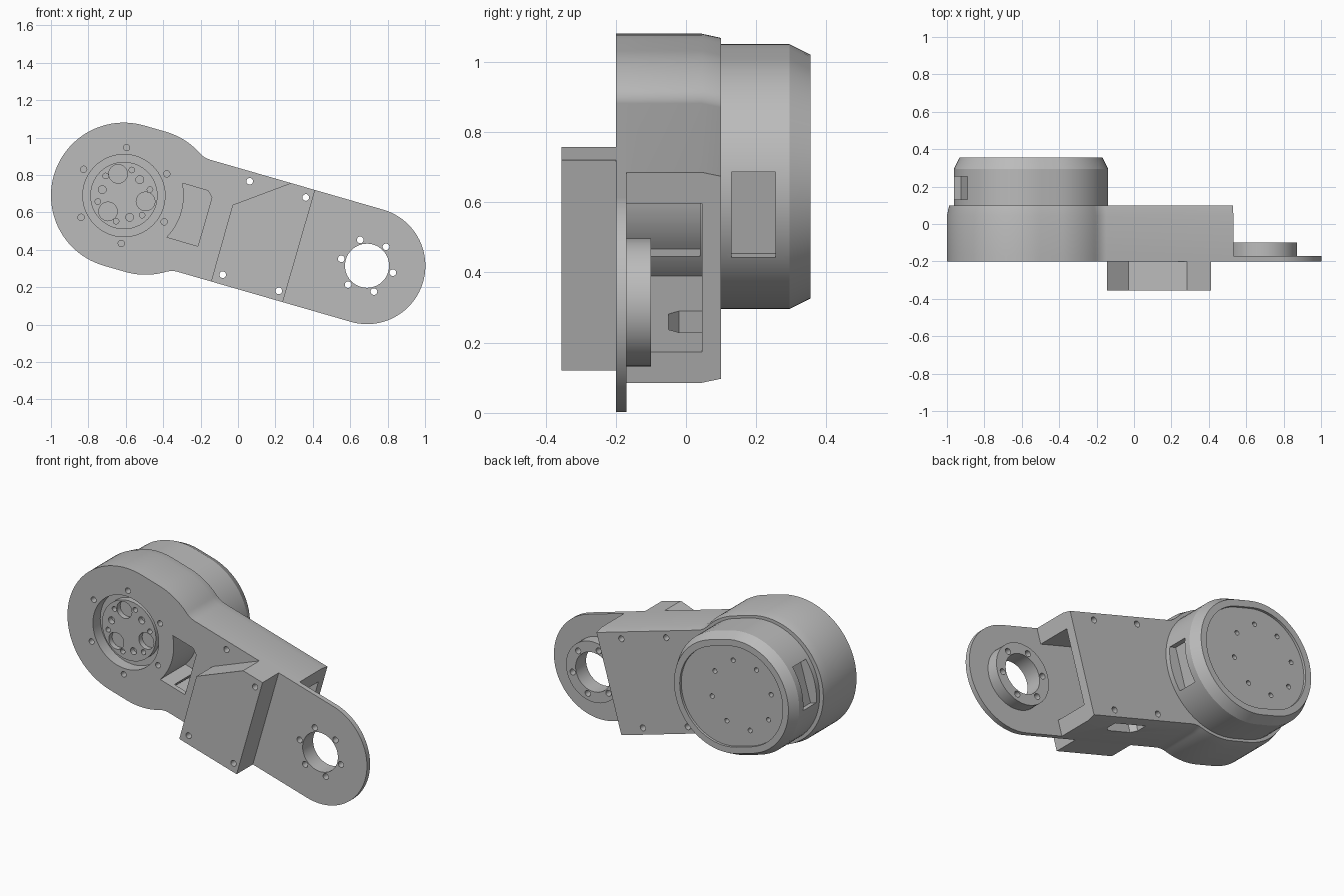
import bpy, bmesh, math
from mathutils import Matrix

if "Cube" in bpy.data.objects:
    bpy.data.objects.remove(bpy.data.objects["Cube"])

# Arm frame: u runs along the arm, v across it, y is depth; origin at the motor axis
TILT = math.radians(16.1)
FRAME = Matrix.Translation((-0.61, 0, 0.69)) @ Matrix.Rotation(TILT, 4, 'Y')
REACH, HALF, HEAD, HEAD_U = 1.353, 0.312, 0.39, 0.12
END_U = 1.098

grey = bpy.data.materials.new("grey_plastic")
grey.diffuse_color = (0.5, 0.5, 0.5, 1)
grey.use_nodes = True
grey.node_tree.nodes["Principled BSDF"].inputs["Base Color"].default_value = grey.diffuse_color


def arc(cu, cv, r, a0, a1, n):
    return [(cu + r * math.cos(math.radians(a0 + (a1 - a0) * i / n)),
             cv + r * math.sin(math.radians(a0 + (a1 - a0) * i / n))) for i in range(n + 1)]


def circle(cu, cv, r, n=24):
    return arc(cu, cv, r, 0, 360, n)[:-1]


def ring(radius, r, start, count, n=16):
    return [circle(radius * math.cos(a), radius * math.sin(a), r, n)
            for a in (math.radians(start + 360 * i / count) for i in range(count))]


def stadium(u0, u1, r):
    return arc(u1, 0, r, -90, 90, 32) + arc(u0, 0, r, 90, 270, 32)


def arm_outline(end, inset=0.0):
    # rounded head, concave shoulder fillets, straight arm
    w, r, f = HALF - inset, HEAD - inset, 0.12 + inset
    fu = HEAD_U + math.sqrt((r + f) ** 2 - (w + f) ** 2)
    a = math.degrees(math.atan2(w + f, fu - HEAD_U))
    top = arc(fu, w + f, f, 270, 180 + a, 10) + arc(HEAD_U, 0, r, a, 90, 14)[1:]
    low = [(u, -v) for u, v in reversed(top)]
    return end + top + arc(0, 0, r, 90, 270, 48) + low


def loft(name, stacks, axis='y'):
    """Each stack is a list of (depth, loop) rings, capped at both ends."""
    bm = bmesh.new()
    for rings in stacks:
        rows = []
        for d, loop in rings:
            rows.append([bm.verts.new((p, d, q) if axis == 'y' else (p, q, d)) for p, q in loop])
        for a, b in zip(rows, rows[1:]):
            for i in range(len(a)):
                j = (i + 1) % len(a)
                bm.faces.new((a[i], a[j], b[j], b[i]))
        bm.faces.new(rows[0][::-1])
        bm.faces.new(rows[-1])
    bmesh.ops.remove_doubles(bm, verts=bm.verts, dist=1e-5)
    bmesh.ops.recalc_face_normals(bm, faces=bm.faces)
    me = bpy.data.meshes.new(name)
    bm.to_mesh(me)
    bm.free()
    me.materials.append(grey)
    ob = bpy.data.objects.new(name, me)
    ob.matrix_world = FRAME
    bpy.context.collection.objects.link(ob)
    return ob


def prism(name, loops, d0, d1, axis='y'):
    return loft(name, [[(d0, l), (d1, l)] for l in loops], axis)


def cut(ob, *cutters):
    bpy.context.view_layer.objects.active = ob
    for c in cutters:
        m = ob.modifiers.new("cut", 'BOOLEAN')
        m.object, m.operation, m.solver = c, 'DIFFERENCE', 'EXACT'
        bpy.ops.object.modifier_apply(modifier=m.name)
        bpy.data.objects.remove(c)


# Shared hole patterns
bolts = [circle(u, v, 0.018, 16) for u in (0.625, 0.937) for v in (-0.26, 0.26)]
head_screws = ring(0.257, 0.017, 43, 6)
bearing_holes = [[(u + REACH, v) for u, v in l] for l in ring(0.143, 0.018, 61, 6)]
bore = circle(REACH, 0, 0.118, 48)
recess = circle(0, 0, 0.22, 64)
a = math.degrees(math.asin(0.15 / 0.32))
window = [(0.455, -0.15), (0.455, 0.12), (0.425, 0.15)] + arc(0, 0, 0.32, a, -a, 16)

# Front plate, running from the head to the bearing end
plate = prism("front_plate", [arm_outline(arc(REACH, 0, HALF, -90, 90, 48))], -0.2, -0.17)
cut(plate, prism("holes", bolts + head_screws + bearing_holes + [bore, recess, window], -0.3, -0.1))

# Housing behind the plate, with a softened back edge
def square_end(i):
    return [(END_U, -HALF + i), (END_U, HALF - i)]

housing = loft("housing", [[(-0.17, arm_outline(square_end(0))),
                            (0.045, arm_outline(square_end(0))),
                            (0.1, arm_outline(square_end(0.012), 0.012))]])
b = math.degrees(math.asin(0.22 / 0.39))
cavity = [(1.3, -0.22), (1.3, 0.22)] + arc(0, 0, 0.39, b, -b, 24)
slot = [(0.68, 0.045), (0.68, -0.02), (0.71, -0.05), (0.87, -0.05), (0.9, -0.02), (0.9, 0.045)]
cut(housing,
    prism("cavity", [cavity], -0.3, 0.045),
    prism("window", [window], -0.3, 0.04),
    prism("bolt_holes", bolts, -0.3, 0.3),
    prism("hub_recess", [recess], -0.3, -0.13),
    prism("head_screw_holes", head_screws, -0.3, -0.12),
    prism("cable_slot", [slot], -0.4, -0.2, 'z'))

# Raised block on the front
block = prism("front_block", [[(0.575, -HALF), (0.974, -HALF), (0.974, HALF),
                               (0.839, HALF), (0.572, 0.113)]], -0.355, -0.2)
cut(block, prism("holes", [bolts[0], bolts[2], bolts[3]], -0.5, 0))

# Output hub with pockets and screw holes
hub = prism("output_hub", [circle(0, 0, 0.18, 64)], -0.17, -0.13)
pockets = [circle(0.12 * math.cos(t), 0.12 * math.sin(t), 0.05, 24)
           for t in (math.radians(121 + 120 * i) for i in range(3))]
cut(hub, prism("holes", pockets + ring(0.143, 0.015, 29, 6) + ring(0.12, 0.021, 61, 3), -0.3, -0.138))

# Bearing boss
boss = prism("bearing_boss", [circle(REACH, 0, 0.182, 64)], -0.17, -0.1)
cut(boss, prism("holes", bearing_holes + [bore], -0.3, 0))

# Motor drum with chamfered rim, recessed lid, screws and side openings
drum = loft("motor_drum", [[(0.1, stadium(0.01, 0.113, 0.363)),
                            (0.295, stadium(0.01, 0.113, 0.363)),
                            (0.355, stadium(0.01, 0.113, 0.333))]])
sides = [[(u0, -0.127), (u1, -0.127), (u1, 0.127), (u0, 0.127)]
         for u0, u1 in ((0.41, 0.6), (-0.5, -0.29))]
cut(drum,
    prism("lid_recess", [stadium(0.01, 0.113, 0.295)], 0.34, 0.5),
    prism("lid_screws", ring(0.205, 0.014, 0, 8), 0.31, 0.5),
    prism("side_openings", sides, 0.13, 0.255))

# Smooth curved walls, keep edges crisp
for ob in bpy.context.collection.objects:
    ob.select_set(True)
    bpy.context.view_layer.objects.active = ob
bpy.ops.object.shade_smooth_by_angle(angle=math.radians(25))
